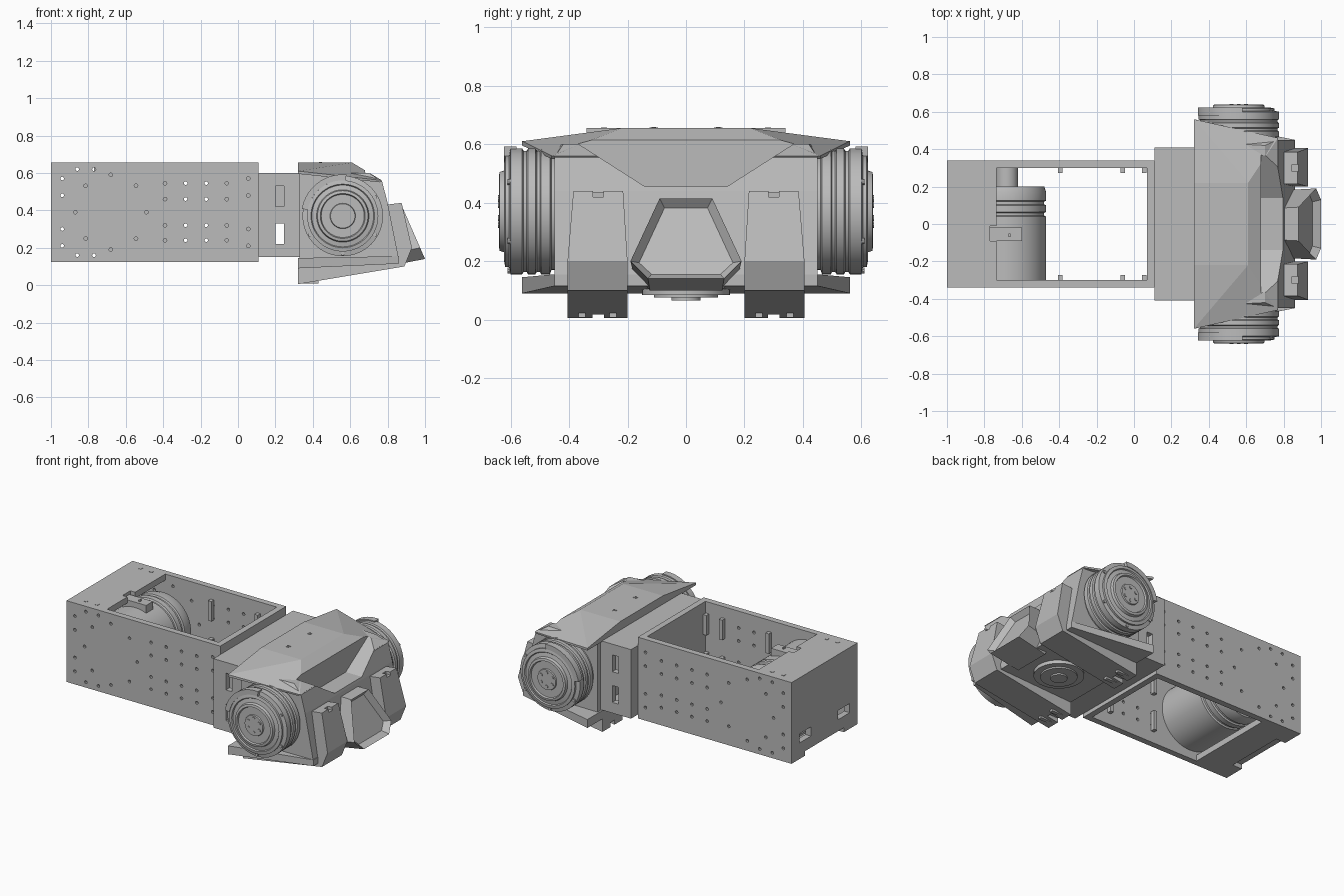
import bpy, bmesh
from math import sin, cos, pi, radians
from mathutils import Matrix, Vector

old = bpy.data.objects.get("Cube")
if old:
    bpy.data.objects.remove(old, do_unlink=True)

grey = bpy.data.materials.new("plain grey")
grey.use_nodes = True
COLOUR = (0.5, 0.5, 0.5, 1)
grey.diffuse_color = COLOUR
grey.node_tree.nodes["Principled BSDF"].inputs["Base Color"].default_value = COLOUR


def finish(name, bm, smooth=False):
    bmesh.ops.recalc_face_normals(bm, faces=bm.faces)
    mesh = bpy.data.meshes.new(name)
    bm.to_mesh(mesh)
    bm.free()
    ob = bpy.data.objects.new(name, mesh)
    bpy.context.collection.objects.link(ob)
    mesh.materials.append(grey)
    if smooth:
        bpy.ops.object.select_all(action='DESELECT')
        ob.select_set(True)
        bpy.context.view_layer.objects.active = ob
        bpy.ops.object.shade_smooth_by_angle(angle=radians(30))
    return ob


def add_box(bm, x0, x1, y0, y1, z0, z1):
    size = Matrix.Diagonal((x1 - x0, y1 - y0, z1 - z0, 1))
    mid = Matrix.Translation(((x0 + x1) / 2, (y0 + y1) / 2, (z0 + z1) / 2))
    bmesh.ops.create_cube(bm, size=1, matrix=mid @ size)


def boxes(name, *dims):
    bm = bmesh.new()
    for d in dims:
        add_box(bm, *d)
    return finish(name, bm)


def add_rod(bm, r, x, y0, y1, z, sides=10):
    """Cylinder along y."""
    m = Matrix.Translation((x, (y0 + y1) / 2, z)) @ Matrix.Rotation(pi / 2, 4, 'X')
    bmesh.ops.create_cone(bm, cap_ends=True, segments=sides, radius1=r, radius2=r,
                          depth=abs(y1 - y0), matrix=m)


def hull(name, points):
    """Convex solid, mirrored across y."""
    bm = bmesh.new()
    for x, y, z in points:
        for s in (1, -1):
            bm.verts.new((x, s * y, z))
    res = bmesh.ops.convex_hull(bm, input=bm.verts)
    loose = [g for g in res["geom_interior"] if isinstance(g, bmesh.types.BMVert)]
    bmesh.ops.delete(bm, geom=loose, context='VERTS')
    bmesh.ops.dissolve_limit(bm, angle_limit=0.01, verts=bm.verts, edges=bm.edges)
    return finish(name, bm)


def bridge(name, ring_a, ring_b):
    """Solid between two matching outlines."""
    bm = bmesh.new()
    a = [bm.verts.new(p) for p in ring_a]
    b = [bm.verts.new(p) for p in ring_b]
    bm.faces.new(a)
    front = bm.faces.new(b)
    for i in range(len(a)):
        j = (i + 1) % len(a)
        bm.faces.new((a[i], a[j], b[j], b[i]))
    return bm, front


def turned(name, profile, x, z, side=1, sides=64):
    """Revolve (radius, y) points round an axis along y."""
    bm = bmesh.new()
    vs = [bm.verts.new((x + r, side * y, z)) for r, y in profile]
    es = [bm.edges.new(p) for p in zip(vs, vs[1:])]
    bmesh.ops.spin(bm, geom=vs + es, cent=(x, 0, z), axis=(0, 1, 0), angle=2 * pi, steps=sides)
    bmesh.ops.remove_doubles(bm, verts=bm.verts, dist=0.0005)
    return finish(name, bm, True)


def cut(ob, cutter):
    mod = ob.modifiers.new("cut", 'BOOLEAN')
    mod.operation, mod.solver, mod.object = 'DIFFERENCE', 'EXACT', cutter
    cutter.hide_render = True
    bpy.ops.object.select_all(action='DESELECT')
    ob.select_set(True)
    bpy.context.view_layer.objects.active = ob
    bpy.ops.object.modifier_apply(modifier=mod.name)
    bpy.data.objects.remove(cutter, do_unlink=True)


# Rear frame: hollow box, open above and below in the middle
frame = boxes("rear_frame", (-1, 0.11, -0.34, 0.34, 0.125, 0.655))
cut(frame, boxes("cutter", (-0.96, 0.07, -0.3, 0.3, 0.165, 0.615)))
cut(frame, boxes("cutter", (-0.735, 0.07, -0.3, 0.3, 0, 0.8)))
cut(frame, boxes("cutter", (-0.77, -0.7, -0.09, -0.01, 0.6, 0.8),
                 (-1.1, -0.93, -0.2, 0.2, 0.1, 0.155)))
cut(frame, boxes("cutter", *[(-1.1, -0.9, s * 0.2 - 0.06, s * 0.2 + 0.06, 0.23, 0.29)
                             for s in (1, -1)]))

# Bolt holes through both side walls
bm = bmesh.new()
spots = [(x, z) for x in (-0.39, -0.28, -0.17, -0.06) for z in (0.24, 0.32, 0.46, 0.545)]
spots += [(x, z) for x in (-0.94, 0.055) for z in (0.21, 0.3, 0.48, 0.57)]
spots += [(x, z) for x in (-0.86, -0.77) for z in (0.16, 0.62)]
spots += [(-0.68 + 0.19 * cos(i * pi / 4), 0.39 + 0.2 * sin(i * pi / 4)) for i in range(8)]
for x, z in spots:
    add_rod(bm, 0.01, x, -0.5, 0.5, z, 8)
cut(frame, finish("cutter", bm))

# Screws on the rear plate and inner mounting rails
for y in (-0.28, 0.28):
    for x in (-0.9, -0.82):
        boxes("rear_screw", (x - 0.01, x + 0.01, y - 0.01, y + 0.01, 0.65, 0.657))
for s in (1, -1):
    for x in (-0.395, -0.06, 0.055):
        for z in (0.2, 0.45):
            y0, y1 = sorted((s * 0.272, s * 0.302))
            boxes("mounting_rail", (x - 0.012, x + 0.012, y0, y1, z, z + 0.13))

# Drive motor lying across the frame
turned("drive_motor", [(0, -0.3), (0.21, -0.3), (0.21, 0.04), (0.2, 0.045), (0.2, 0.06),
                       (0.21, 0.065), (0.21, 0.1), (0.2, 0.105), (0.2, 0.12), (0.21, 0.125),
                       (0.21, 0.17), (0.2, 0.2), (0.06, 0.2), (0.06, 0.3), (0, 0.3)], -0.68, 0.39)
boxes("motor_connector", (-0.77, -0.6, -0.09, -0.02, 0.57, 0.635),
      (-0.67, -0.66, -0.07, -0.05, 0.63, 0.645))

# Neck bracket with side slots
neck = boxes("neck", (0.11, 0.34, -0.41, 0.41, 0.15, 0.6))
cut(neck, boxes("cutter", (0.14, 0.32, -0.37, 0.37, 0.19, 0.56)))
cut(neck, boxes("cutter", (0.2, 0.245, -0.5, 0.5, 0.22, 0.33), (0.2, 0.245, -0.5, 0.5, 0.42, 0.53)))
boxes("neck_beam", (0.17, 0.3, -0.34, 0.34, 0.4, 0.54))

# Head: core, overhanging top shell, flared lower plate
core = hull("head_core", [(0.33, 0.44, 0.6), (0.7, 0.42, 0.6), (0.77, 0.45, 0.555),
                          (0.8, 0.45, 0.44), (0.86, 0.45, 0.14), (0.33, 0.44, 0.13)])
shell = hull("head_top_shell", [(0.32, 0.22, 0.655), (0.61, 0.22, 0.655), (0.32, 0.56, 0.61),
                                (0.32, 0.56, 0.595), (0.77, 0.46, 0.56), (0.76, 0.46, 0.55)])
hull("head_lower_plate", [(0.32, 0.56, 0.09), (0.32, 0.56, 0.145),
                          (0.86, 0.45, 0.115), (0.86, 0.45, 0.155)])
for part in (core, shell):
    brow = [(-0.14, 0.455), (0.14, 0.455), (0.68, 0.8), (-0.68, 0.8)]
    bm, _ = bridge("cutter", [(0.68, y, z) for y, z in brow], [(1.2, y, z) for y, z in brow])
    cut(part, finish("cutter", bm))
for y in (-0.11, 0.11):
    for r, top in ((0.015, 0.657), (0.008, 0.659)):
        bm = bmesh.new()
        bmesh.ops.create_cone(bm, cap_ends=True, segments=16, radius1=r, radius2=r, depth=0.01,
                              matrix=Matrix.Translation((0.44, y, top - 0.005)))
        finish("top_screw", bm)

# Bearing under the head
for r, z in ((0.15, 0.085), (0.11, 0.075), (0.05, 0.065)):
    bm = bmesh.new()
    bmesh.ops.create_cone(bm, cap_ends=True, segments=40, radius1=r, radius2=r,
                          depth=0.06, matrix=Matrix.Translation((0.58, 0, z + 0.03)))
    finish("lower_bearing", bm, True)

# Runners that sweep up into the front panels
side_profile = [(0.32, 0.005), (0.89, 0.1), (0.93, 0.2), (0.875, 0.44),
                (0.79, 0.43), (0.82, 0.13), (0.32, 0.095)]
for s, label in ((1, "left"), (-1, "right")):
    inner = [(x, s * (0.215 if z > 0.4 else 0.2), z) for x, z in side_profile]
    outer = [(x, s * (0.385 if z > 0.4 else 0.405), z) for x, z in side_profile]
    bm, _ = bridge("runner", inner, outer)
    runner = finish(label + "_runner", bm)
    cut(runner, boxes("cutter", (0.3, 0.4, s * 0.3 - 0.02, s * 0.3 + 0.02, -0.1, 0.035),
                      (0.845, 0.9, s * 0.3 - 0.018, s * 0.3 + 0.018, 0.42, 0.5)))
    for y in (0.25, 0.355):
        boxes("runner_stud", (0.35, 0.43, s * y - 0.012, s * y + 0.012, 0.008, 0.03))

# Chin with a recessed front
outline = [(-0.09, 0.415), (0.09, 0.415), (0.19, 0.2), (0.13, 0.14), (-0.13, 0.14), (-0.19, 0.2)]
back = [(0.79, y * 0.95, z if z > 0.3 else z - 0.04) for y, z in outline]
face = [(0.88 + (0.415 - z) * 0.436, y, z) for y, z in outline]
bm, front = bridge("chin", back, face)
bmesh.ops.recalc_face_normals(bm, faces=bm.faces)
bmesh.ops.inset_region(bm, faces=[front], thickness=0.03)
bmesh.ops.translate(bm, verts=front.verts, vec=Vector((-0.035, 0, -0.01)))
finish("chin", bm)

# Round side actuators
DX, DZ = 0.56, 0.37
disc = [(0, 0.4), (0.2, 0.4), (0.2, 0.46), (0.215, 0.465), (0.215, 0.495), (0.207, 0.5),
        (0.207, 0.51), (0.215, 0.515), (0.215, 0.54), (0.207, 0.545), (0.207, 0.555),
        (0.215, 0.56), (0.215, 0.6), (0.19, 0.605), (0.19, 0.618), (0.17, 0.622),
        (0.165, 0.615), (0.14, 0.62), (0.135, 0.637), (0.12, 0.64), (0.115, 0.63),
        (0.068, 0.63), (0.065, 0.638), (0, 0.638)]
for s, label in ((1, "left"), (-1, "right")):
    turned(label + "_actuator", disc, DX, DZ, s)
    bm = bmesh.new()
    for i in range(6):
        a = i * pi / 3 + pi / 6
        add_rod(bm, 0.011, DX + 0.045 * cos(a), s * 0.62, s * 0.642, DZ + 0.045 * sin(a))
        add_rod(bm, 0.01, DX + 0.202 * cos(a), s * 0.59, s * 0.61, DZ + 0.202 * sin(a))
    finish(label + "_actuator_bolts", bm)
    # Raised rim covering the upper rear quarter
    bm = bmesh.new()
    section = [bm.verts.new((DX + r, s * y, DZ)) for r, y in
               ((0.19, 0.58), (0.222, 0.58), (0.222, 0.622), (0.19, 0.622))]
    start = bm.faces.new(section)
    bmesh.ops.rotate(bm, verts=section, cent=(DX, 0, DZ),
                     matrix=Matrix.Rotation(-radians(85), 3, 'Y'))
    end = bmesh.ops.spin(bm, geom=[start], cent=(DX, 0, DZ), axis=(0, 1, 0),
                         angle=-radians(85), steps=16)
    finish(label + "_actuator_rim", bm, True)
